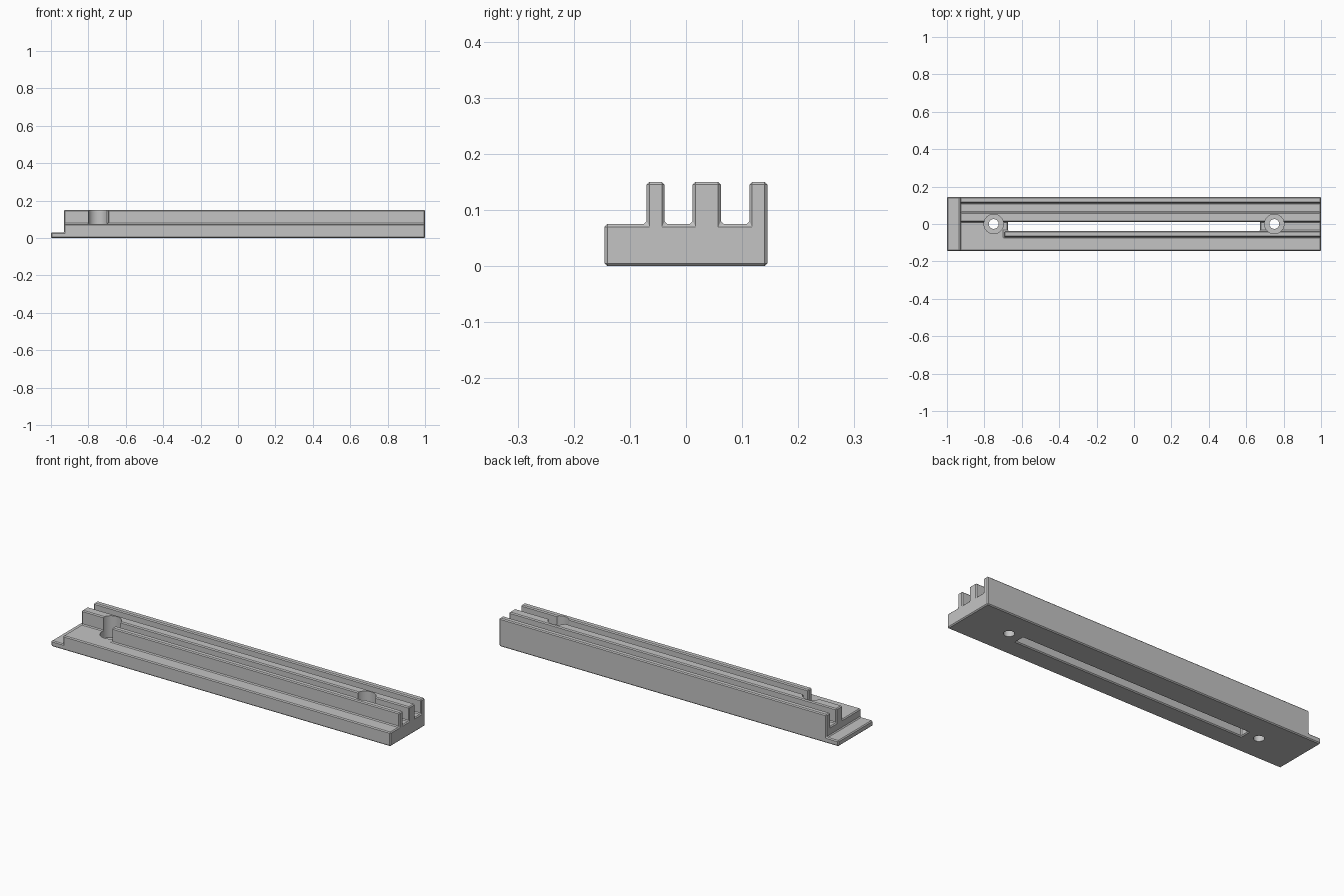
import bpy, bmesh

cube = bpy.data.objects.get("Cube")
if cube:
    bpy.data.objects.remove(cube, do_unlink=True)

# Grid lines of the rail along each axis
XS = (-1, -0.93, -0.695, -0.675, 0.675, 1)
YS = (-0.145, -0.07, -0.038, 0.012, 0.062, 0.113, 0.145)
ZS = (0, 0.03, 0.075, 0.15)
FRONT_RIB, SLOT, RIBS = 1, 2, (1, 3, 5)

grey = bpy.data.materials.new("plain grey")
grey.use_nodes = True
grey.diffuse_color = (0.55, 0.55, 0.55, 1)
grey.node_tree.nodes["Principled BSDF"].inputs["Base Color"].default_value = (0.55, 0.55, 0.55, 1)


def filled(i, j, k):
    """True where the grid cell belongs to the rail."""
    if not (0 <= i < len(XS) - 1 and 0 <= j < len(YS) - 1 and 0 <= k < len(ZS) - 1):
        return False
    if i == 0:                      # thin end tab
        return k == 0
    if k == 2:                      # ribs, the front one shorter
        return j in RIBS and not (j == FRONT_RIB and i == 1)
    return not (j == SLOT and i == 3)   # base plate with through slot


def finish(name, bm, helper=False):
    bmesh.ops.recalc_face_normals(bm, faces=bm.faces)
    mesh = bpy.data.meshes.new(name)
    bm.to_mesh(mesh)
    bm.free()
    obj = bpy.data.objects.new(name, mesh)
    bpy.context.collection.objects.link(obj)
    mesh.materials.append(grey)
    obj.hide_render = helper
    return obj


def cylinder(name, x, radius, bottom, top):
    bm = bmesh.new()
    bmesh.ops.create_cone(bm, cap_ends=True, segments=48, radius1=radius,
                          radius2=radius, depth=top - bottom)
    bmesh.ops.translate(bm, verts=bm.verts, vec=(x, 0, (top + bottom) / 2))
    return finish(name, bm, True)


def apply(obj, mod):
    bpy.context.view_layer.objects.active = obj
    bpy.ops.object.modifier_apply(modifier=mod.name)


# Rail body: outer skin of the filled cells
bm = bmesh.new()
corners = {}


def corner(index):
    if index not in corners:
        i, j, k = index
        corners[index] = bm.verts.new((XS[i], YS[j], ZS[k]))
    return corners[index]


cells = [(i, j, k) for i in range(len(XS) - 1) for j in range(len(YS) - 1)
         for k in range(len(ZS) - 1) if filled(i, j, k)]
for cell in cells:
    for axis in range(3):
        for side in (0, 1):
            neighbour = list(cell)
            neighbour[axis] += 2 * side - 1
            if filled(*neighbour):
                continue
            ring = []
            for a, b in ((0, 0), (1, 0), (1, 1), (0, 1)):
                index = list(cell)
                index[axis] += side
                index[(axis + 1) % 3] += a
                index[(axis + 2) % 3] += b
                ring.append(corner(tuple(index)))
            bm.faces.new(ring if side else ring[::-1])
rail = finish("slotted_rail", bm)

# Chamfered edges and filleted rib feet
bevel = rail.modifiers.new("chamfer", "BEVEL")
bevel.width, bevel.segments, bevel.limit_method = 0.005, 1, "ANGLE"
apply(rail, bevel)

# Counterbored screw holes
for x in (-0.75, 0.75):
    for name, radius, bottom in (("counterbore_cutter", 0.052, 0.035),
                                 ("hole_cutter", 0.026, -0.1)):
        cutter = cylinder(name, x, radius, bottom, 0.3)
        mod = rail.modifiers.new("cut", "BOOLEAN")
        mod.operation, mod.solver, mod.object = "DIFFERENCE", "EXACT", cutter
        apply(rail, mod)
        bpy.data.objects.remove(cutter, do_unlink=True)

bpy.ops.object.select_all(action="DESELECT")
rail.select_set(True)
bpy.context.view_layer.objects.active = rail
bpy.ops.object.shade_smooth_by_angle(angle=0.4)
